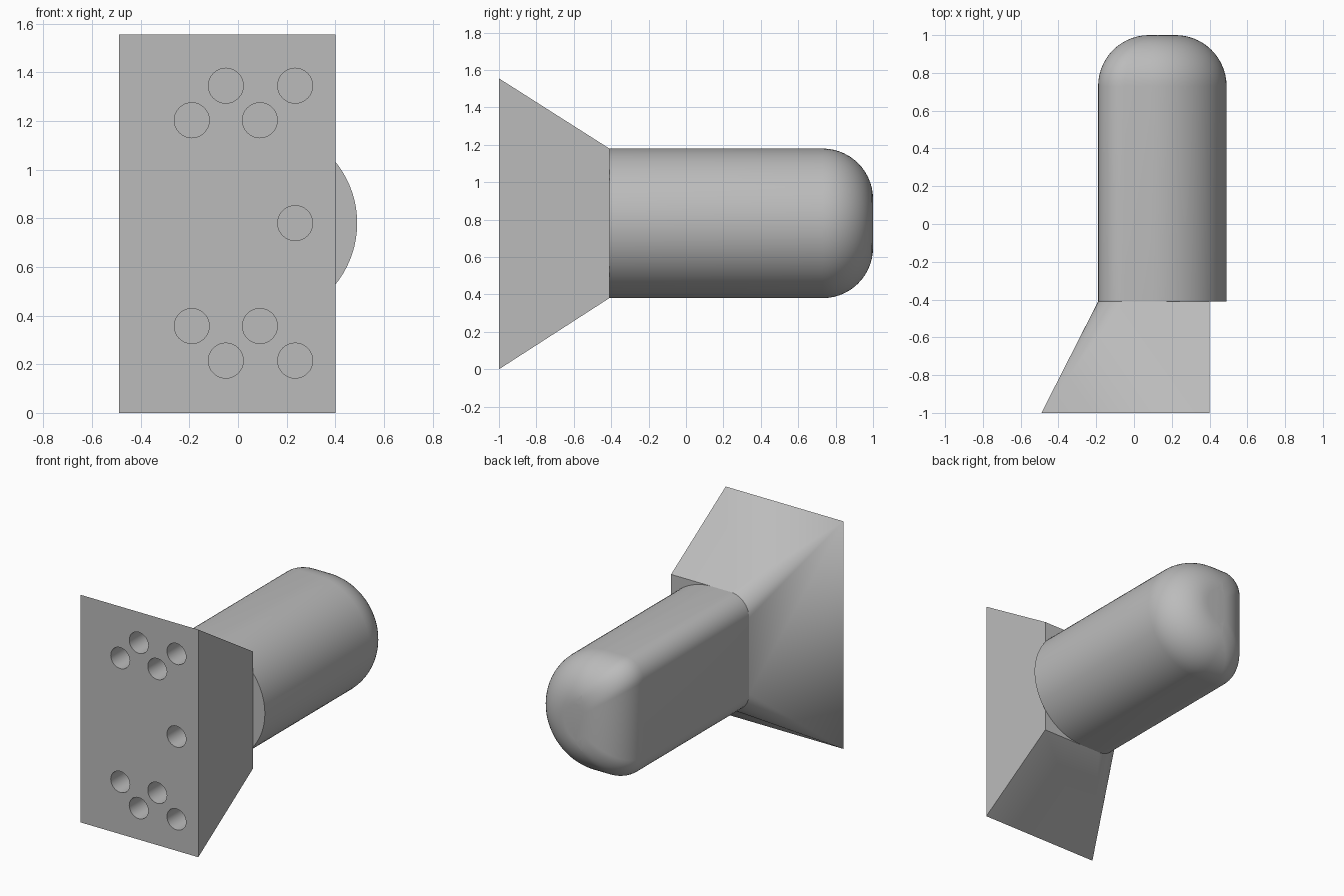
import bpy, bmesh, math

if "Cube" in bpy.data.objects:
    bpy.data.objects.remove(bpy.data.objects["Cube"])

grey = bpy.data.materials.new("plain grey")
grey.use_nodes = True
colour = (0.5, 0.5, 0.5, 1)
grey.diffuse_color = colour
grey.node_tree.nodes["Principled BSDF"].inputs["Base Color"].default_value = colour

MID = 0.78        # height of the centre line
JOIN = -0.41      # where the body meets the flared foot
BODY_R = 0.4
CORNER = 0.14


def arc(cx, cz, r, start, end, steps):
    angles = [math.radians(start + (end - start) * i / steps) for i in range(steps + 1)]
    return [(cx + r * math.cos(a), cz + r * math.sin(a)) for a in angles]


def left_corners(left, low, high, r):
    """Rounded left side of a section, running from top to bottom."""
    return (arc(left + r, high - r, r, 90, 180, 10)
            + arc(left + r, low + r, r, 180, 270, 10))


def body_section(inset, r):
    half = BODY_R - inset
    return (left_corners(-0.19 + inset, MID - half, MID + half, r)
            + arc(0.09, MID, half, -90, 90, 40))


def foot_section(left, low, high, r):
    return left_corners(left, low, high, r) + [(0.4, low), (0.4, high)]


def activate(ob):
    bpy.ops.object.select_all(action="DESELECT")
    ob.select_set(True)
    bpy.context.view_layer.objects.active = ob


def loft(name, sections):
    """Skin a list of (y, outline) sections and cap both ends."""
    bm = bmesh.new()
    rings = [[bm.verts.new((x, y, z)) for x, z in pts] for y, pts in sections]
    count = len(rings[0])
    for a, b in zip(rings, rings[1:]):
        for i in range(count):
            j = (i + 1) % count
            bm.faces.new((a[i], a[j], b[j], b[i]))
    bm.faces.new(rings[0])
    bm.faces.new(rings[-1])
    bmesh.ops.remove_doubles(bm, verts=bm.verts, dist=0.0002)
    bmesh.ops.recalc_face_normals(bm, faces=bm.faces)
    mesh = bpy.data.meshes.new(name)
    bm.to_mesh(mesh)
    bm.free()
    ob = bpy.data.objects.new(name, mesh)
    bpy.context.collection.objects.link(ob)
    mesh.materials.append(grey)
    return ob


# Body: half-round on one side, with a filleted far end
FILLET = 0.27
sections = [(JOIN, body_section(0, CORNER))]
for i in range(15):
    a = math.pi / 2 * i / 14
    inset = FILLET * (1 - math.cos(a))
    sections.append((1 - FILLET + FILLET * math.sin(a),
                     body_section(inset, CORNER - 0.3 * inset)))
body = loft("rounded_body", sections)

# Foot: flares from the body section to a sharp rectangular mounting face
foot = loft("flared_foot", [
    (-1, foot_section(-0.49, 0, 1.555, 0)),
    (JOIN, foot_section(-0.19, MID - BODY_R, MID + BODY_R, CORNER))])

# Blind mounting holes, mirrored about the centre line
holes = [(0.235, MID)]
for x, dz in ((-0.19, 0.423), (0.09, 0.423), (-0.05, 0.565), (0.235, 0.565)):
    holes += [(x, MID + dz), (x, MID - dz)]
for x, z in holes:
    bpy.ops.mesh.primitive_cylinder_add(vertices=32, radius=0.072, depth=0.36,
                                        location=(x, -1, z),
                                        rotation=(math.pi / 2, 0, 0))
    cutter = bpy.context.object
    cutter.name = "hole_cutter"
    cutter.hide_render = True
    cutter.data.materials.append(grey)
    activate(foot)
    cut = foot.modifiers.new("hole", "BOOLEAN")
    cut.operation = "DIFFERENCE"
    cut.solver = "EXACT"
    cut.object = cutter
    bpy.ops.object.modifier_apply(modifier=cut.name)
    bpy.data.objects.remove(cutter)

for ob in (body, foot):
    activate(ob)
    bpy.ops.object.shade_smooth_by_angle(angle=math.radians(30))
